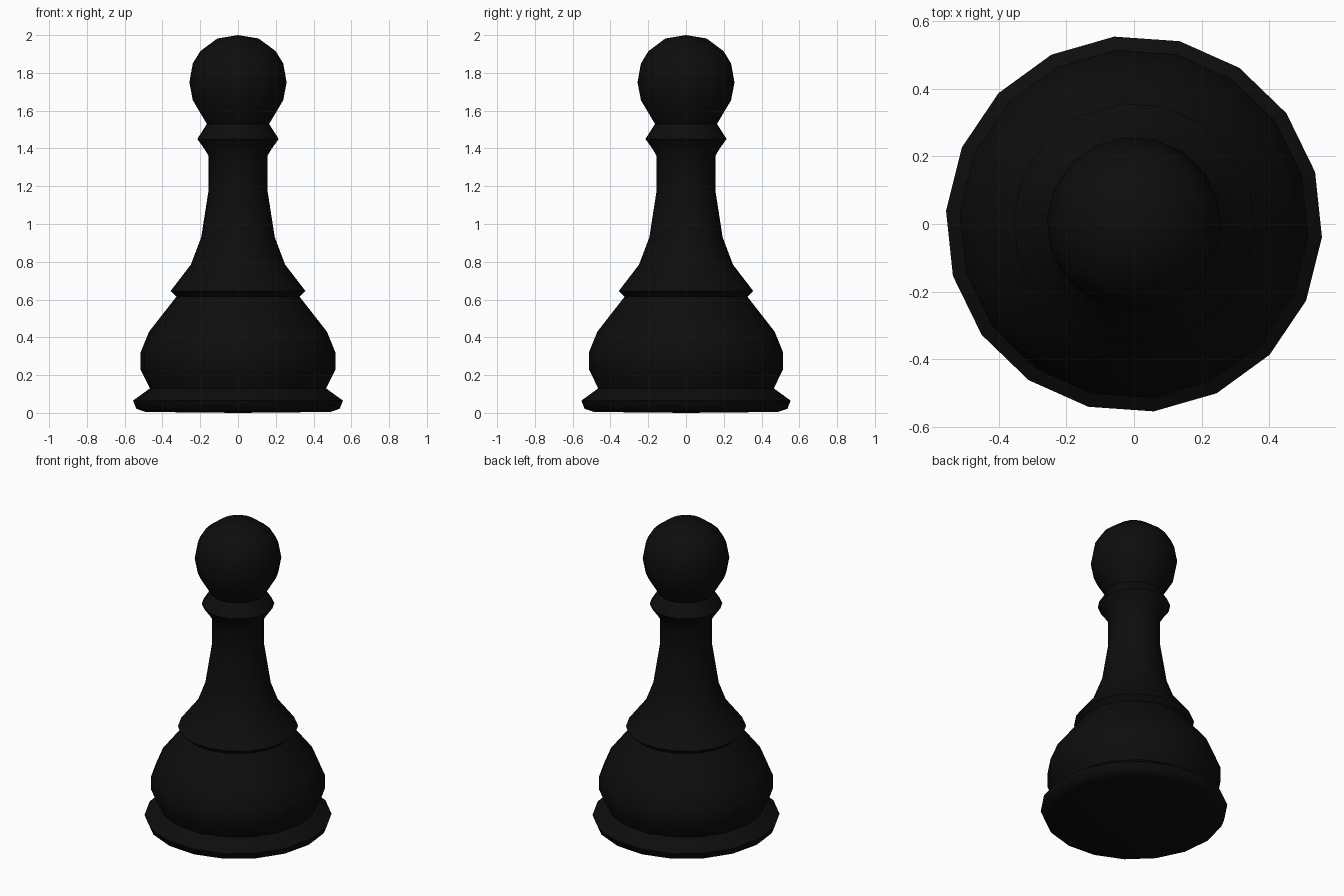
import bpy
import bmesh
import math

if "Cube" in bpy.data.objects:
    bpy.data.objects.remove(bpy.data.objects["Cube"], do_unlink=True)

SIDES = 18
START = math.radians(16)

black = bpy.data.materials.new("near_black")
black.use_nodes = True
COLOUR = (0.004, 0.004, 0.004, 1)
black.diffuse_color = COLOUR
black.node_tree.nodes["Principled BSDF"].inputs["Base Color"].default_value = COLOUR


def lathe(name, profile):
    """Revolve (radius, height) points; zero radius makes a pole."""
    bm = bmesh.new()
    rings = []
    for r, z in profile:
        if r == 0:
            rings.append([bm.verts.new((0, 0, z))] * SIDES)
        else:
            angles = [START + math.tau * i / SIDES for i in range(SIDES)]
            rings.append([bm.verts.new((r * math.cos(a), r * math.sin(a), z)) for a in angles])
    for low, high in zip(rings, rings[1:]):
        for i in range(SIDES):
            j = (i + 1) % SIDES
            corners = list(dict.fromkeys((low[i], low[j], high[j], high[i])))
            bm.faces.new(corners)
    bmesh.ops.recalc_face_normals(bm, faces=bm.faces)
    mesh = bpy.data.meshes.new(name)
    bm.to_mesh(mesh)
    bm.free()
    mesh.materials.append(black)
    obj = bpy.data.objects.new(name, mesh)
    bpy.context.collection.objects.link(obj)
    bpy.ops.object.select_all(action="DESELECT")
    obj.select_set(True)
    bpy.context.view_layer.objects.active = obj
    bpy.ops.object.shade_smooth_by_angle(angle=math.radians(50))
    return obj


# One continuous turned piece, from the underside to the crown
foot = [(0, 0), (0.49, 0.005), (0.54, 0.022), (0.557, 0.065), (0.467, 0.13)]
belly = [(0.517, 0.23), (0.517, 0.32), (0.472, 0.43), (0.327, 0.615)]
skirt = [(0.358, 0.645), (0.25, 0.785), (0.195, 0.93)]
neck = [(0.156, 1.18), (0.156, 1.36)]
collar = [(0.18, 1.4), (0.216, 1.45), (0.165, 1.53)]
head = [(0.24, 1.655), (0.258, 1.75), (0.24, 1.85), (0.2, 1.915), (0.11, 1.982), (0, 2)]
lathe("pawn_body", foot + belly + skirt + neck + collar + head)
